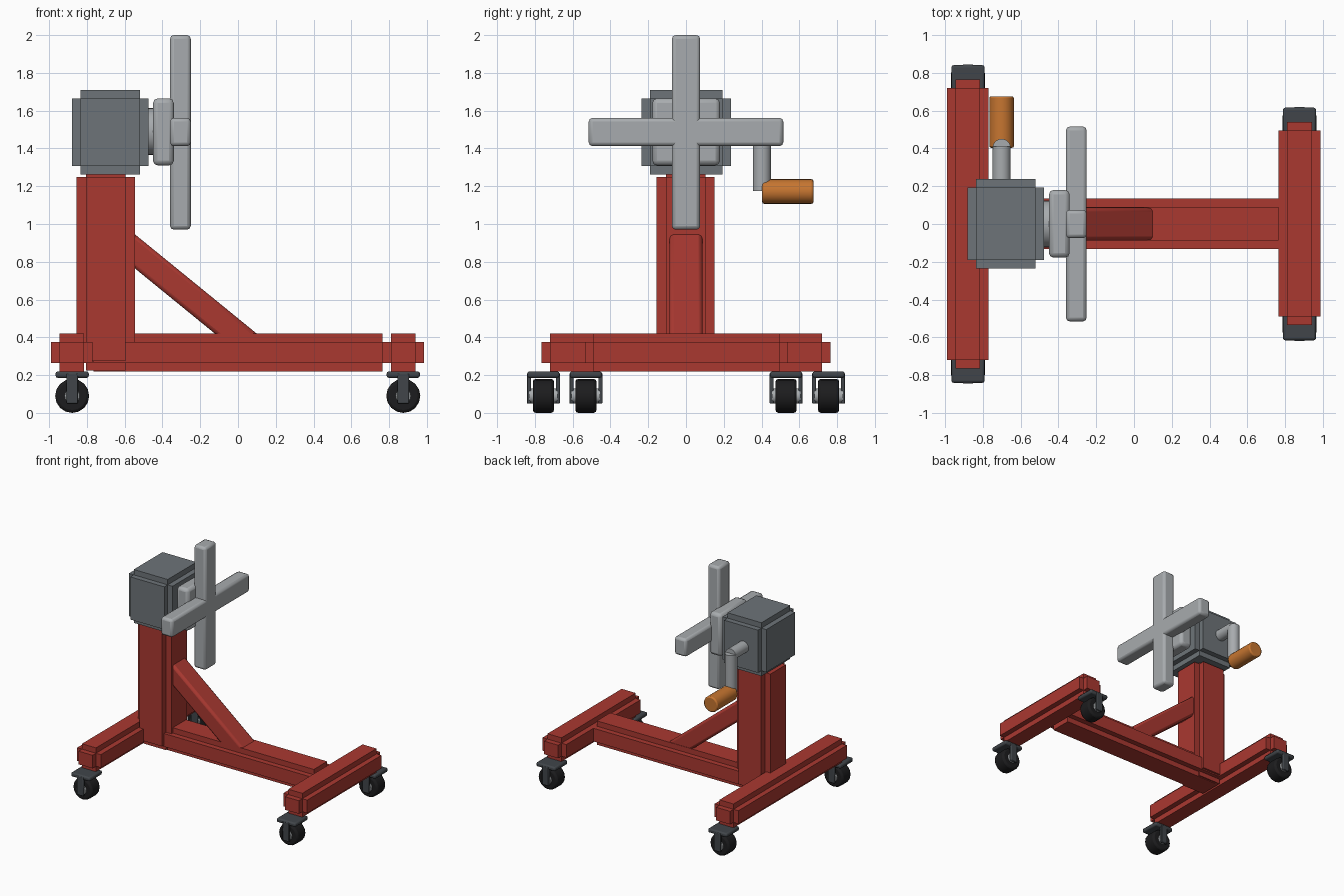
import bpy, bmesh, math
from mathutils import Matrix, Vector

cube = bpy.data.objects.get("Cube")
if cube:
    bpy.data.objects.remove(cube, do_unlink=True)


def material(name, rgb):
    m = bpy.data.materials.new(name)
    m.use_nodes = True
    m.diffuse_color = (*rgb, 1)
    m.node_tree.nodes["Principled BSDF"].inputs["Base Color"].default_value = (*rgb, 1)
    return m


RED = material("red paint", (0.40, 0.04, 0.03))
GREY = material("grey housing", (0.155, 0.175, 0.19))
STEEL = material("light steel", (0.39, 0.41, 0.425))
ORANGE = material("orange grip", (0.57, 0.18, 0.03))
DARK = material("dark metal", (0.052, 0.06, 0.068))
RUBBER = material("black rubber", (0.012, 0.012, 0.013))


def finish(name, bm, mat, smooth=False):
    mesh = bpy.data.meshes.new(name)
    bm.to_mesh(mesh)
    bm.free()
    mesh.materials.append(mat)
    obj = bpy.data.objects.new(name, mesh)
    bpy.context.collection.objects.link(obj)
    if smooth:
        bpy.ops.object.select_all(action='DESELECT')
        obj.select_set(True)
        bpy.context.view_layer.objects.active = obj
        bpy.ops.object.shade_smooth_by_angle(angle=math.radians(40))
    return obj


def add_bevel(obj, width, segments=2):
    if width:
        mod = obj.modifiers.new("bevel", 'BEVEL')
        mod.width = width
        mod.segments = segments
        mod.limit_method = 'ANGLE'
    return obj


def add_box(bm, centre, size):
    bmesh.ops.create_cube(bm, size=1, matrix=Matrix.Translation(centre) @ Matrix.Diagonal((*size, 1)))


def box(name, lo, hi, mat, bevel=0):
    lo, hi = Vector(lo), Vector(hi)
    bm = bmesh.new()
    add_box(bm, Vector(), hi - lo)
    obj = finish(name, bm, mat, bevel > 0)
    obj.location = (lo + hi) / 2
    return add_bevel(obj, bevel)


def stepped_box(name, lo, hi, mat, step=0.045):
    """Box with square notches along every edge."""
    lo, hi = Vector(lo), Vector(hi)
    bm = bmesh.new()
    for axis in range(3):
        size = hi - lo - Vector((2 * step,) * 3)
        size[axis] += 2 * step
        add_box(bm, (lo + hi) / 2, size)
    return finish(name, bm, mat)


def rod(name, start, end, radius, mat, bevel=0, sides=24):
    start, end = Vector(start), Vector(end)
    bm = bmesh.new()
    bmesh.ops.create_cone(bm, cap_ends=True, segments=sides, radius1=radius,
                          radius2=radius, depth=(end - start).length)
    obj = finish(name, bm, mat, True)
    obj.location = (start + end) / 2
    obj.rotation_euler = (end - start).to_track_quat('Z', 'Y').to_euler()
    return add_bevel(obj, bevel)


# Base frame and post
stepped_box("post_crossbeam", (-0.99, -0.765, 0.22), (-0.77, 0.765, 0.42), RED)
stepped_box("far_crossbeam", (0.765, -0.535, 0.22), (0.985, 0.54, 0.42), RED)
stepped_box("main_beam", (-0.81, -0.132, 0.22), (0.81, 0.135, 0.42), RED)
stepped_box("post", (-0.855, -0.155, 0.225), (-0.545, 0.152, 1.3), RED, 0.05)

# Diagonal brace
top, foot = Vector((-0.65, 0, 0.94)), Vector((0.09, 0, 0.337))
half = (foot - top).length / 2
brace = box("brace", (-half, -0.087, -0.07), (half, 0.087, 0.07), RED, 0.02)
brace.location = (top + foot) / 2
brace.rotation_euler.y = math.atan2(top.z - foot.z, foot.x - top.x)

# Gearbox, hub and cross-shaped mount
stepped_box("gearbox", (-0.88, -0.235, 1.262), (-0.475, 0.237, 1.71), GREY)
rod("hub", (-0.55, 0, 1.49), (-0.4, 0, 1.49), 0.125, STEEL)
box("mount_plate", (-0.45, -0.178, 1.31), (-0.34, 0.18, 1.665), STEEL, 0.025)
box("vertical_arm", (-0.36, -0.075, 0.97), (-0.25, 0.075, 2.0), STEEL, 0.02)
box("horizontal_arm", (-0.36, -0.515, 1.412), (-0.25, 0.515, 1.562), STEEL, 0.02)

# Crank
rod("crank_shaft", (-0.7, 0.2, 1.49), (-0.7, 0.41, 1.49), 0.048, STEEL)
rod("crank_lever", (-0.7, 0.402, 1.175), (-0.7, 0.402, 1.5), 0.048, STEEL)
rod("crank_grip", (-0.7, 0.403, 1.172), (-0.7, 0.675, 1.172), 0.065, ORANGE, 0.01)

# Casters
for label, x, reach in (("post", -0.878, 0.755), ("far", 0.875, 0.53)):
    for side, sign in (("left", 1), ("right", -1)):
        y = sign * reach
        name = f"{label}_{side}_caster"
        box(name + "_plate", (x - 0.088, y - 0.085, 0.185), (x + 0.088, y + 0.085, 0.22), DARK, 0.012)
        rod(name + "_wheel", (x, y - 0.056, 0.09), (x, y + 0.056, 0.09), 0.09, RUBBER, 0.015, 16)
        rod(name + "_axle", (x, y - 0.075, 0.09), (x, y + 0.075, 0.09), 0.04, STEEL, 0, 16)
        for fork, s in (("inner", -sign), ("outer", sign)):
            cy = y + s * 0.077
            box(f"{name}_{fork}_fork", (x - 0.03, cy - 0.011, 0.05),
                (x + 0.03, cy + 0.011, 0.21), DARK, 0.005)
